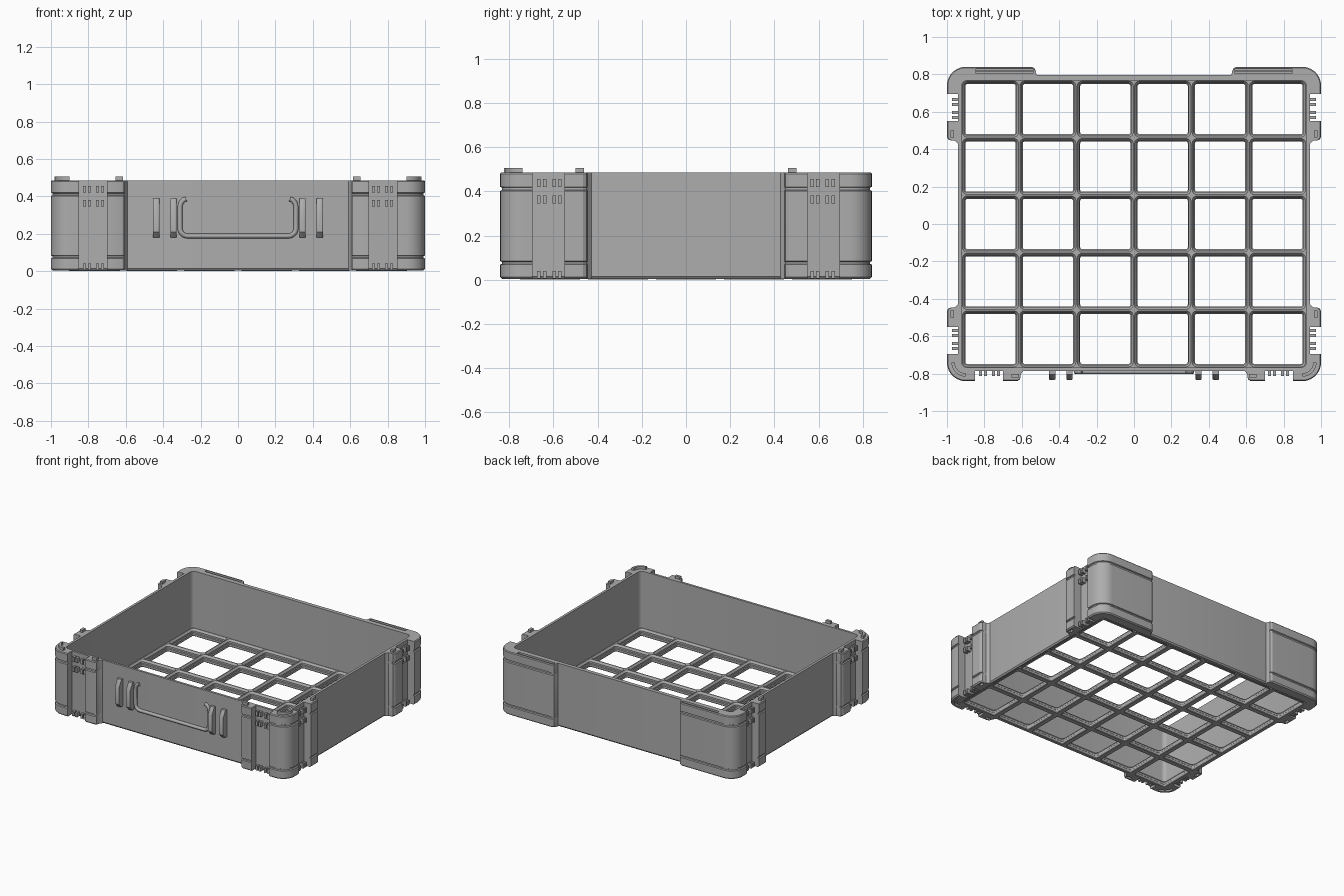
import bpy, bmesh, math

cube = bpy.data.objects.get("Cube")
if cube:
    bpy.data.objects.remove(cube)

grey = bpy.data.materials.new("grey_plastic")
grey.use_nodes = True
GREY = (0.42, 0.42, 0.42, 1)
grey.diffuse_color = GREY
grey.node_tree.nodes["Principled BSDF"].inputs["Base Color"].default_value = GREY
parts = []
TOP = 0.485


def finish(name, bm, mirror=(), cutters=()):
    bmesh.ops.recalc_face_normals(bm, faces=bm.faces)
    me = bpy.data.meshes.new(name)
    bm.to_mesh(me)
    bm.free()
    ob = bpy.data.objects.new(name, me)
    bpy.context.collection.objects.link(ob)
    me.materials.append(grey)
    for c in cutters:
        mod = ob.modifiers.new("cut", "BOOLEAN")
        mod.operation = "DIFFERENCE"
        mod.object = c
    if mirror:
        mod = ob.modifiers.new("mirror", "MIRROR")
        mod.use_axis = ["X" in mirror, "Y" in mirror, False]
        mod.use_mirror_merge = False
    parts.append(ob)
    return ob


def hide(ob):
    ob.hide_render = True
    ob.hide_set(True)
    ob.display_type = "WIRE"
    parts.remove(ob)
    return ob


def loft(bm, rings, cap=True, loop=False):
    """Skin a list of equal rings of points."""
    vs = [[bm.verts.new(p) for p in r] for r in rings]
    n = len(vs[0])
    pairs = list(zip(vs, vs[1:])) + ([(vs[-1], vs[0])] if loop else [])
    for a, b in pairs:
        for i in range(n):
            j = (i + 1) % n
            bm.faces.new((a[i], a[j], b[j], b[i]))
    if cap and not loop:
        bm.faces.new(vs[0])
        bm.faces.new(vs[-1])


def rrect(x0, x1, y0, y1, r, z, n=4):
    pts = []
    corners = ((x1 - r, y1 - r), (x0 + r, y1 - r), (x0 + r, y0 + r), (x1 - r, y0 + r))
    for k, (cx, cy) in enumerate(corners):
        for i in range(n + 1):
            a = math.radians(90 * (k + i / n))
            pts.append((cx + r * math.cos(a), cy + r * math.sin(a), z))
    return pts


def box(bm, x0, x1, y0, y1, z0, z1):
    loft(bm, [[(x0, y0, z), (x1, y0, z), (x1, y1, z), (x0, y1, z)] for z in (z0, z1)])


# Thin rounded wall all round
bm = bmesh.new()
loft(bm, [rrect(-0.932, 0.932, -0.777, 0.789, 0.04, 0.004),
          rrect(-0.94, 0.94, -0.785, 0.797, 0.048, 0.014),
          rrect(-0.94, 0.94, -0.785, 0.797, 0.048, TOP),
          rrect(-0.921, 0.921, -0.768, 0.768, 0.03, TOP),
          rrect(-0.921, 0.921, -0.768, 0.768, 0.03, 0.004)], loop=True)
finish("outer_wall", bm)

# Open grid floor with stepped, rounded cells
bm = bmesh.new()
P = 0.307
steps = ((0.137, 0.012, 0), (0.134, 0.01, 0.004), (0.134, 0.01, 0.02), (0.139, 0.015, 0.025),
         (0.139, 0.015, 0.038), (0.150, 0.026, 0.052))
for i in range(6):
    for j in range(5):
        cx, cy = (i - 2.5) * P, (j - 2) * P

        def ring(h, r, z):
            return rrect(cx - h, cx + h, cy - h, cy + h, r, z)
        loft(bm, [ring(P / 2, 0.0005, 0)] + [ring(*s) for s in steps]
             + [ring(P / 2, 0.0005, 0.052)], cap=False)
finish("grid_floor", bm)

# Corner posts: vertical profile of (height, inset) with two grooves
levels = ((0.004, 0.008), (0.012, 0), (0.068, 0), (0.072, 0.008), (0.08, 0.008), (0.084, 0),
          (0.402, 0), (0.406, 0.008), (0.416, 0.008), (0.42, 0), (0.479, 0), (TOP, 0.005))


def post(name, outline, sy, mirror, cutters=()):
    bm = bmesh.new()
    loft(bm, [[(x, sy * y, z) for x, y in outline(d)] for z, d in levels])
    return finish(name, bm, mirror, cutters)


def corner_arc(d):
    r = 0.1 - d
    return [(0.9 + r * math.sin(math.radians(a)), 0.74 + r * math.cos(math.radians(a)))
            for a in range(0, 91, 9)]


def front_corner(d):
    return [(0.925, 0.772), (0.85, 0.772), (0.85, 0.84 - d)] + corner_arc(d) + \
        [(1 - d, 0.695), (0.925, 0.695)]


def back_corner(d):
    return [(0.925, 0.775), (0.515, 0.775), (0.52, 0.797), (0.53, 0.83 - d), (0.545, 0.84 - d)] + \
        corner_arc(d) + [(1 - d, 0.695), (0.925, 0.695)]


def front_post(d):
    return [(0.70, 0.775), (0.70, 0.84 - d), (0.625, 0.84 - d), (0.61, 0.832 - d),
            (0.604, 0.80), (0.59, 0.783), (0.59, 0.775)]


def side_post(d):
    return [(0.93, 0.55), (1 - d, 0.55), (1 - d, 0.465), (0.99 - d, 0.449),
            (0.958, 0.445), (0.94, 0.428), (0.93, 0.428)]


# Curved and straight stacking tabs, reused as sockets underneath
def arc_tab(bm, z0, z1):
    def pts(z):
        out = []
        for r, seq in ((0.076, range(0, 91, 10)), (0.058, range(90, -1, -10))):
            for a in seq:
                t = math.radians(a)
                out.append((0.9 + r * math.sin(t), -0.74 - r * math.cos(t), z))
        return out
    loft(bm, [pts(z0), pts(z1)])


def front_tab(bm, z0, z1):
    box(bm, 0.615, 0.655, -0.822, -0.802, z0, z1)


def side_tab(bm, z0, z1):
    box(bm, 0.962, 0.982, 0.462, 0.5, z0, z1)


tabs = {"arc": (arc_tab, "X"), "front": (front_tab, "X"), "side": (side_tab, "XY")}
sockets = {}
for key, (make, mirror) in tabs.items():
    bm = bmesh.new()
    make(bm, TOP - 0.01, 0.505)
    finish(key + "_stacking_tab", bm, mirror)
    bm = bmesh.new()
    make(bm, -0.02, 0.022)
    sockets[key] = hide(finish(key + "_socket_cutter", bm))

# Long hinge slot in the tops of the back corners, with its pin
bm = bmesh.new()
box(bm, 0.54, 0.845, 0.805, 0.828, 0.455, 0.55)
slot = hide(finish("hinge_slot_cutter", bm))
bm = bmesh.new()
box(bm, 0.535, 0.85, 0.812, 0.821, 0.456, 0.474)
finish("hinge_pin", bm, "X")

post("front_corner", front_corner, -1, "X", [sockets["arc"]])
post("back_corner", back_corner, 1, "X", [slot])
post("front_post", front_post, -1, "X", [sockets["front"]])
post("side_post", side_post, 1, "XY", [sockets["side"]])

# Paired latch teeth inside the channels
front_teeth, side_teeth = bmesh.new(), bmesh.new()
for z0, z1 in ((0.006, 0.04), (0.345, 0.38), (0.42, 0.455)):
    for k in (-0.013, 0.013):
        for c in (0.738, 0.808):
            box(front_teeth, c + k - 0.008, c + k + 0.008, -0.812, -0.78, z0, z1)
        for c in (0.583, 0.652):
            box(side_teeth, 0.935, 0.972, c + k - 0.008, c + k + 0.008, z0, z1)
finish("front_latch_teeth", front_teeth, "X")
finish("side_latch_teeth", side_teeth, "XY")

# Upright lugs either side of the handle
bm = bmesh.new()
lug = ((-0.78, 0.18), (-0.808, 0.18), (-0.835, 0.21), (-0.835, 0.335), (-0.805, 0.388), (-0.78, 0.388))
for x in (0.345, 0.438):
    loft(bm, [[(x + s * w, y + (0.004 if s * s == 1 else 0), z) for y, z in lug]
              for s, w in ((-1, 0.017), (-0.6, 0.017), (0.6, 0.017), (1, 0.017))])
finish("handle_lug", bm, "X")

# Raised U-shaped handle, swept along one half and mirrored
path = [(0, 0.188), (0.27, 0.188)]
path += [(0.27 + 0.04 * math.sin(math.radians(a)), 0.228 - 0.04 * math.cos(math.radians(a)))
         for a in range(15, 91, 15)]
path += [(0.31, 0.345), (0.305, 0.365), (0.292, 0.38), (0.278, 0.386)]
curve = bpy.data.curves.new("handle", "CURVE")
curve.dimensions = "3D"
curve.bevel_depth = 0.013
curve.bevel_resolution = 2
curve.use_fill_caps = True
full = [(-x, z) for x, z in reversed(path[1:])] + path
spline = curve.splines.new("POLY")
spline.points.add(len(full) - 1)
for p, (x, z) in zip(spline.points, full):
    p.co = (x, -0.79, z, 1)
handle = bpy.data.objects.new("handle", curve)
bpy.context.collection.objects.link(handle)
curve.materials.append(grey)

# Smooth the rounded parts and keep edges crisp
bpy.ops.object.select_all(action="DESELECT")
for ob in parts:
    ob.select_set(True)
bpy.context.view_layer.objects.active = parts[0]
bpy.ops.object.shade_smooth_by_angle(angle=math.radians(30))
